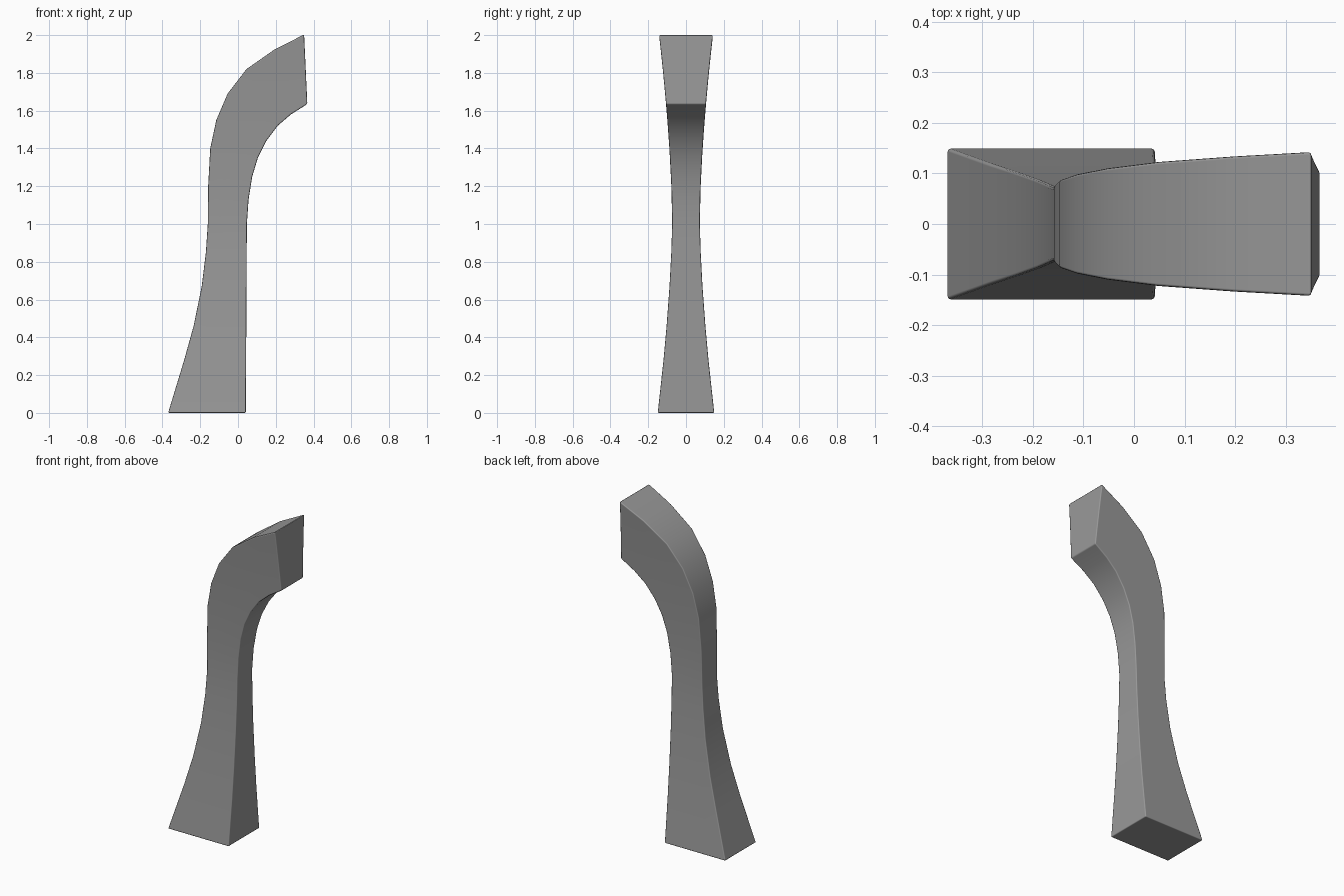
import bpy, bmesh
from mathutils import Vector

cube = bpy.data.objects.get("Cube")
if cube:
    bpy.data.objects.remove(cube, do_unlink=True)

# Plain grey
grey = bpy.data.materials.new("grey")
grey.use_nodes = True
colour = (0.32, 0.32, 0.32, 1)
grey.diffuse_color = colour
grey.node_tree.nodes["Principled BSDF"].inputs["Base Color"].default_value = colour

# Back and front edge curves of the leg, as (x, z) from foot to tip
BACK = [(-.37, 0), (-.285, .28), (-.235, .46), (-.192, .67), (-.17, .85), (-.16, 1.0),
        (-.158, 1.2), (-.147, 1.4), (-.115, 1.55), (-.055, 1.69), (.045, 1.82), (.195, 1.925), (.35, 2.003)]
FRONT = [(.041, 0), (.043, .28), (.044, .46), (.045, .67), (.046, .85), (.047, 1.0),
         (.056, 1.13), (.075, 1.25), (.105, 1.35), (.15, 1.44), (.21, 1.52), (.28, 1.58), (.367, 1.635)]
COLUMNS = 4


def half_width(z):
    # Narrow waist, flaring towards both ends
    return .073 + .073 * (abs(z - 1.03) / 1.0) ** 1.6


def section(bm, back, front):
    # Closed loop of vertices around the leg
    line = [Vector(back).lerp(Vector(front), i / COLUMNS) for i in range(COLUMNS + 1)]
    near = [bm.verts.new((p.x, -half_width(p.y), p.y)) for p in line]
    far = [bm.verts.new((p.x, half_width(p.y), p.y)) for p in reversed(line)]
    return near + far


# Curved leg: bridge the sections and cap the ends
bm = bmesh.new()
rings = [section(bm, b, f) for b, f in zip(BACK, FRONT)]
for low, high in zip(rings, rings[1:]):
    for i in range(len(low)):
        j = (i + 1) % len(low)
        bm.faces.new((low[i], low[j], high[j], high[i]))
for ring in (rings[0], rings[-1]):
    for i in range(COLUMNS):
        bm.faces.new((ring[i], ring[i + 1], ring[-2 - i], ring[-1 - i]))
bmesh.ops.recalc_face_normals(bm, faces=bm.faces)
mesh = bpy.data.meshes.new("curved_leg")
bm.to_mesh(mesh)
bm.free()
mesh.materials.append(grey)
leg = bpy.data.objects.new("curved_leg", mesh)
bpy.context.collection.objects.link(leg)

# Softly eased edges
bevel = leg.modifiers.new("eased_edges", "BEVEL")
bevel.width = .006
bevel.segments = 2
bevel.limit_method = "ANGLE"
bevel.angle_limit = .7
bevel.harden_normals = True

bpy.ops.object.select_all(action="DESELECT")
leg.select_set(True)
bpy.context.view_layer.objects.active = leg
bpy.ops.object.shade_smooth()
